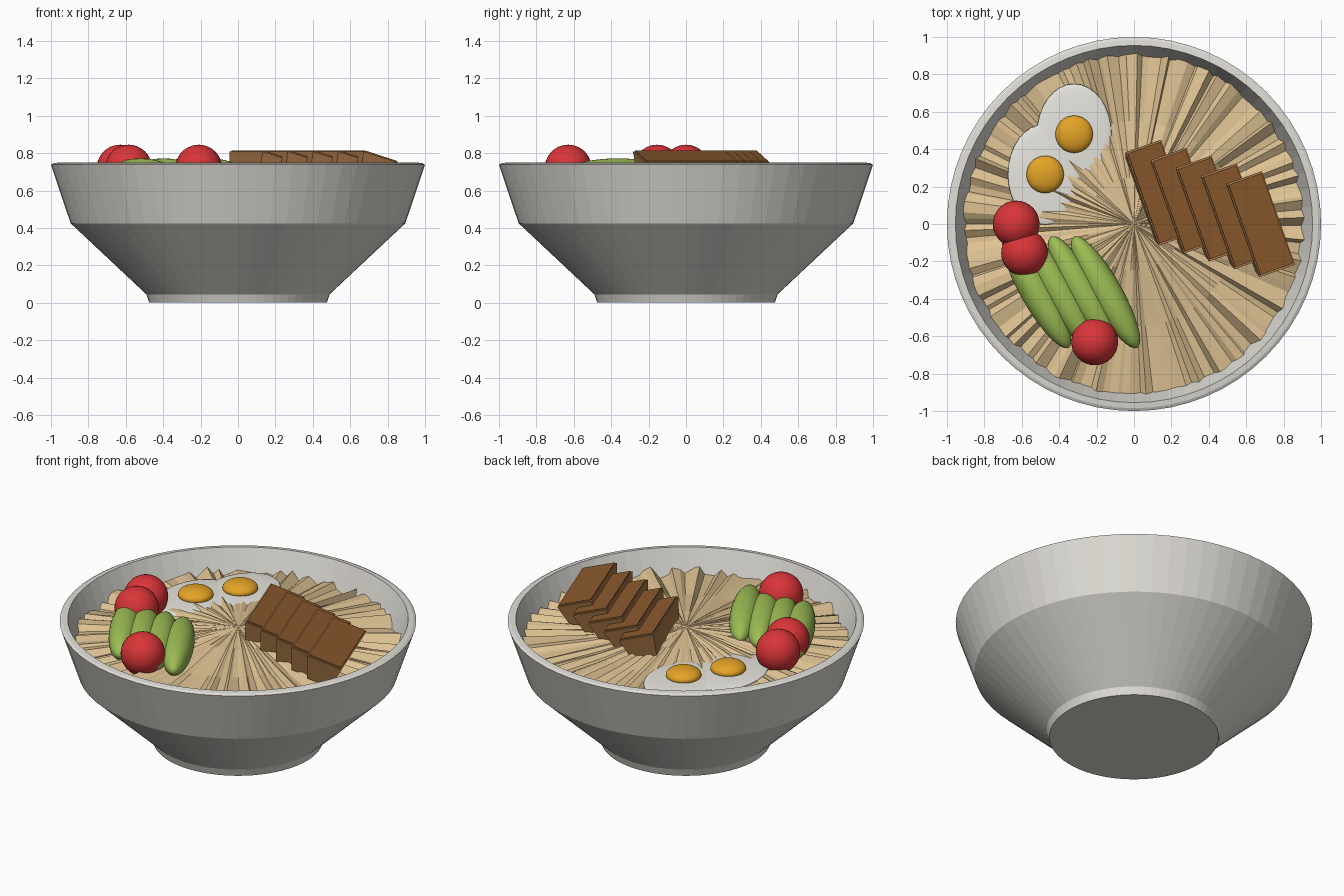
import bpy, bmesh, random
from math import sin, cos, pi, radians
from mathutils import Matrix

random.seed(4)
cube = bpy.data.objects.get("Cube")
if cube:
    bpy.data.objects.remove(cube)


def material(name, r, g, b):
    m = bpy.data.materials.new(name)
    m.use_nodes = True
    m.diffuse_color = (r, g, b, 1)
    m.node_tree.nodes["Principled BSDF"].inputs["Base Color"].default_value = (r, g, b, 1)
    return m


STONE = material("pale stone", .74, .72, .67)
NOODLE = material("noodle tan", .73, .54, .29)
WHITE = material("egg white", .80, .79, .74)
YOLK = material("yolk orange", .78, .37, .02)
RED = material("tomato red", .70, .035, .04)
GREEN = material("avocado green", .34, .52, .09)
CRUST = material("dark crust", .25, .10, .025)
MEAT = material("roast brown", .42, .20, .07)


def finish(name, bm, *mats):
    bmesh.ops.recalc_face_normals(bm, faces=bm.faces)
    mesh = bpy.data.meshes.new(name)
    bm.to_mesh(mesh)
    bm.free()
    for m in mats:
        mesh.materials.append(m)
    obj = bpy.data.objects.new(name, mesh)
    bpy.context.collection.objects.link(obj)
    return obj


def ellipsoid(name, mat, loc, size, turn=0):
    bm = bmesh.new()
    bmesh.ops.create_uvsphere(bm, u_segments=32, v_segments=20, radius=1)
    bmesh.ops.scale(bm, vec=size, verts=bm.verts)
    for f in bm.faces:
        f.smooth = True
    obj = finish(name, bm, mat)
    obj.location = loc
    obj.rotation_euler.z = turn
    return obj


def lathe(name, mat, profile, steps=64):
    bm = bmesh.new()
    verts = [bm.verts.new((r, 0, z)) for r, z in profile]
    edges = [bm.edges.new(pair) for pair in zip(verts, verts[1:])]
    bmesh.ops.spin(bm, geom=verts + edges, axis=(0, 0, 1), cent=(0, 0, 0),
                   angle=2 * pi, steps=steps)
    bmesh.ops.remove_doubles(bm, verts=bm.verts, dist=.0005)
    return finish(name, bm, mat)


# Bowl: foot, flared lower wall, steeper upper wall, thick rim
lathe("bowl", STONE, [
    (0, 0), (.475, 0), (.49, .045), (.895, .425), (1, .738), (.985, .746), (.955, .75),
    (.90, .60), (.84, .43), (.45, .10), (0, .10)])

# Noodles: a shallow mound of uneven strands fanning out from the middle
bm = bmesh.new()
centre = bm.verts.new((0, 0, .70))
rings = [(.25, .68, .008), (.55, .642, .022), (.92, .615, .042)]
count = 150
spokes = []
for i in range(count):
    a = 2 * pi * (i + random.uniform(-.42, .42)) / count
    lift = random.uniform(-1, 1)
    spokes.append([bm.verts.new((r * cos(a), r * sin(a),
                                 z + amp * (.7 * lift + .3 * random.uniform(-1, 1))))
                   for r, z, amp in rings])
for a, b in zip(spokes, spokes[1:] + spokes[:1]):
    bm.faces.new((centre, a[0], b[0]))
    for k in range(len(rings) - 1):
        bm.faces.new((a[k], a[k + 1], b[k + 1], b[k]))
finish("noodles", bm, NOODLE)

# Eggs: flat whites with low domed yolks
for i, (x, y) in enumerate([(-.32, .48), (-.475, .265)], 1):
    ellipsoid(f"egg_white_{i}", WHITE, (x, y, .65), (.2, .27, .018))
    ellipsoid(f"egg_yolk_{i}", YOLK, (x, y, .675), (.1, .1, .045))

# Cherry tomatoes
for i, (x, y) in enumerate([(-.63, 0), (-.585, -.155), (-.21, -.63)], 1):
    ellipsoid(f"tomato_{i}", RED, (x, y, .72), (.125, .125, .125))

# Avocado slices, side by side
for i in range(4):
    ellipsoid(f"avocado_slice_{i + 1}", GREEN, (-.52 + .123 * i, -.365, .68),
              (.085, .342, .092), radians(29.7))


def block(bm, width, length, top, bottom, taper, mat_index):
    """Box between two heights whose underside is drawn in by taper."""
    box = bmesh.ops.create_cube(bm, size=1)["verts"]
    for v in box:
        inset = taper if v.co.z < 0 else 0
        v.co = ((width - inset) * v.co.x, (length - inset) * v.co.y,
                top if v.co.z > 0 else bottom)
    for f in {f for v in box for f in v.link_faces}:
        f.material_index = mat_index


# Meat slices: tapered blocks with a dark crust, leaning on one another
for i in range(5):
    bm = bmesh.new()
    block(bm, .21, .53, -.008, -.16, .07, 0)
    block(bm, .195, .51, 0, -.009, 0, 1)
    slice_obj = finish(f"meat_slice_{i + 1}", bm, MEAT, CRUST)
    slice_obj.matrix_world = (Matrix.Translation((.14 + .135 * i, .168 - .042 * i, .786))
                              @ Matrix.Rotation(radians(19.5), 4, 'Z')
                              @ Matrix.Rotation(radians(17), 4, 'Y'))
